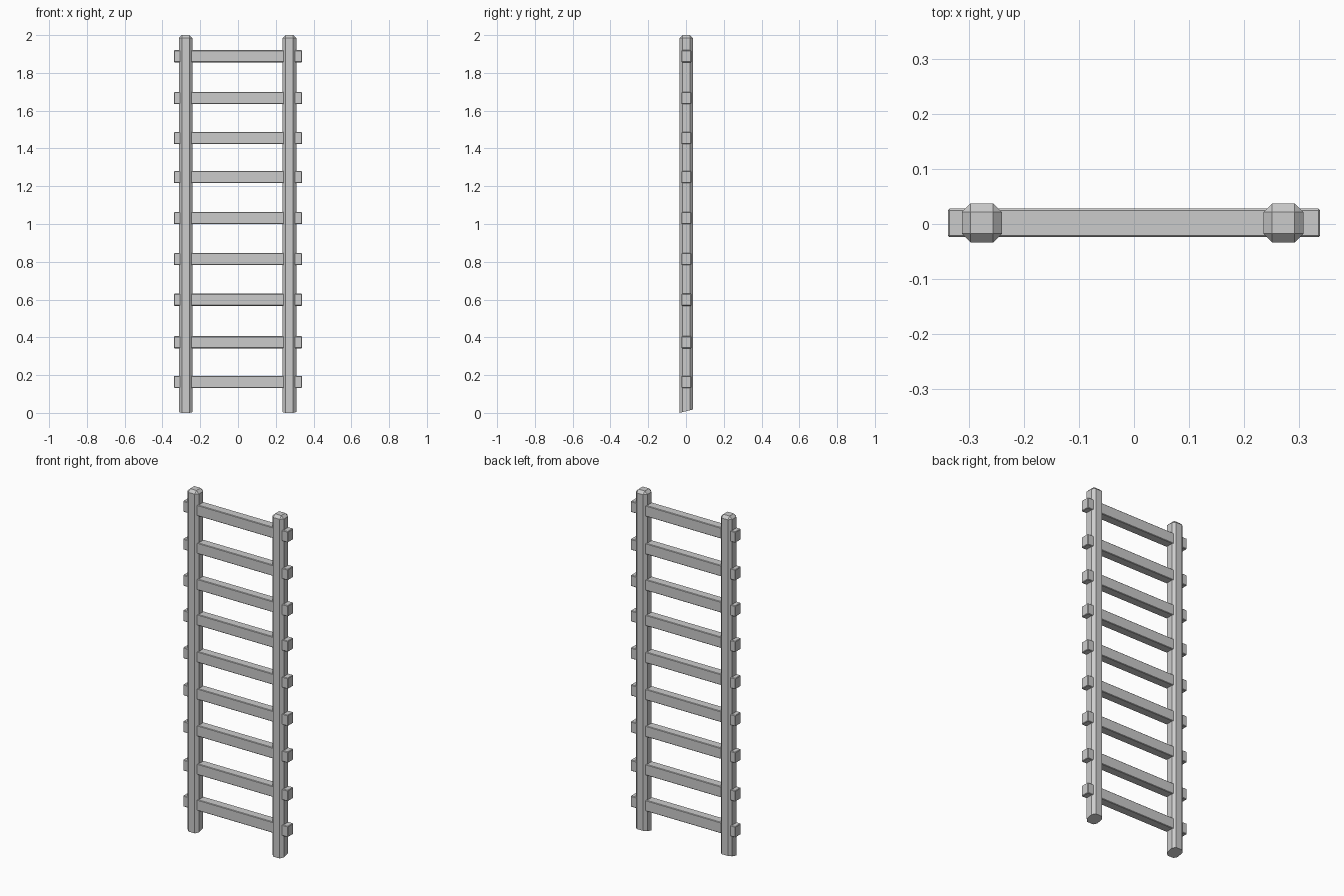
import bpy, bmesh
from mathutils import Vector

if "Cube" in bpy.data.objects:
    bpy.data.objects.remove(bpy.data.objects["Cube"])


def chamfered_box(name, center, size, width, cut=None):
    """Box with single-segment chamfers on all edges; optional slanted base cut."""
    bm = bmesh.new()
    bmesh.ops.create_cube(bm, size=1)
    bmesh.ops.scale(bm, vec=size, verts=bm.verts)
    bmesh.ops.translate(bm, vec=center, verts=bm.verts)
    bmesh.ops.bevel(bm, geom=bm.edges[:], offset=width, offset_type='OFFSET',
                    segments=1, profile=0.5, affect='EDGES')
    if cut:
        geom = bm.verts[:] + bm.edges[:] + bm.faces[:]
        res = bmesh.ops.bisect_plane(bm, geom=geom, plane_co=cut[0],
                                     plane_no=cut[1], clear_inner=True)
        edges = [e for e in res['geom_cut'] if isinstance(e, bmesh.types.BMEdge)]
        bmesh.ops.contextual_create(bm, geom=edges)
    bmesh.ops.recalc_face_normals(bm, faces=bm.faces[:])
    mesh = bpy.data.meshes.new(name)
    bm.to_mesh(mesh)
    bm.free()
    obj = bpy.data.objects.new(name, mesh)
    bpy.context.collection.objects.link(obj)
    return obj


# Side rails: chamfered posts, feet cut at a slant rising toward the back
slant = (Vector((0, -0.034, 0)), Vector((0, -0.25, 1)).normalized())
for name, x in (("left_rail", -0.277), ("right_rail", 0.272)):
    chamfered_box(name, (x, 0.002, 0.95), (0.073, 0.071, 2.10), 0.016, slant)

# Rungs: slightly uneven spacing, ends poke through the rails
rung_heights = [0.164, 0.374, 0.599, 0.814, 1.031, 1.248, 1.455, 1.667, 1.888]
for i, z in enumerate(rung_heights, 1):
    chamfered_box(f"rung_{i}", (0, 0.002, z), (0.678, 0.052, 0.064), 0.003)
